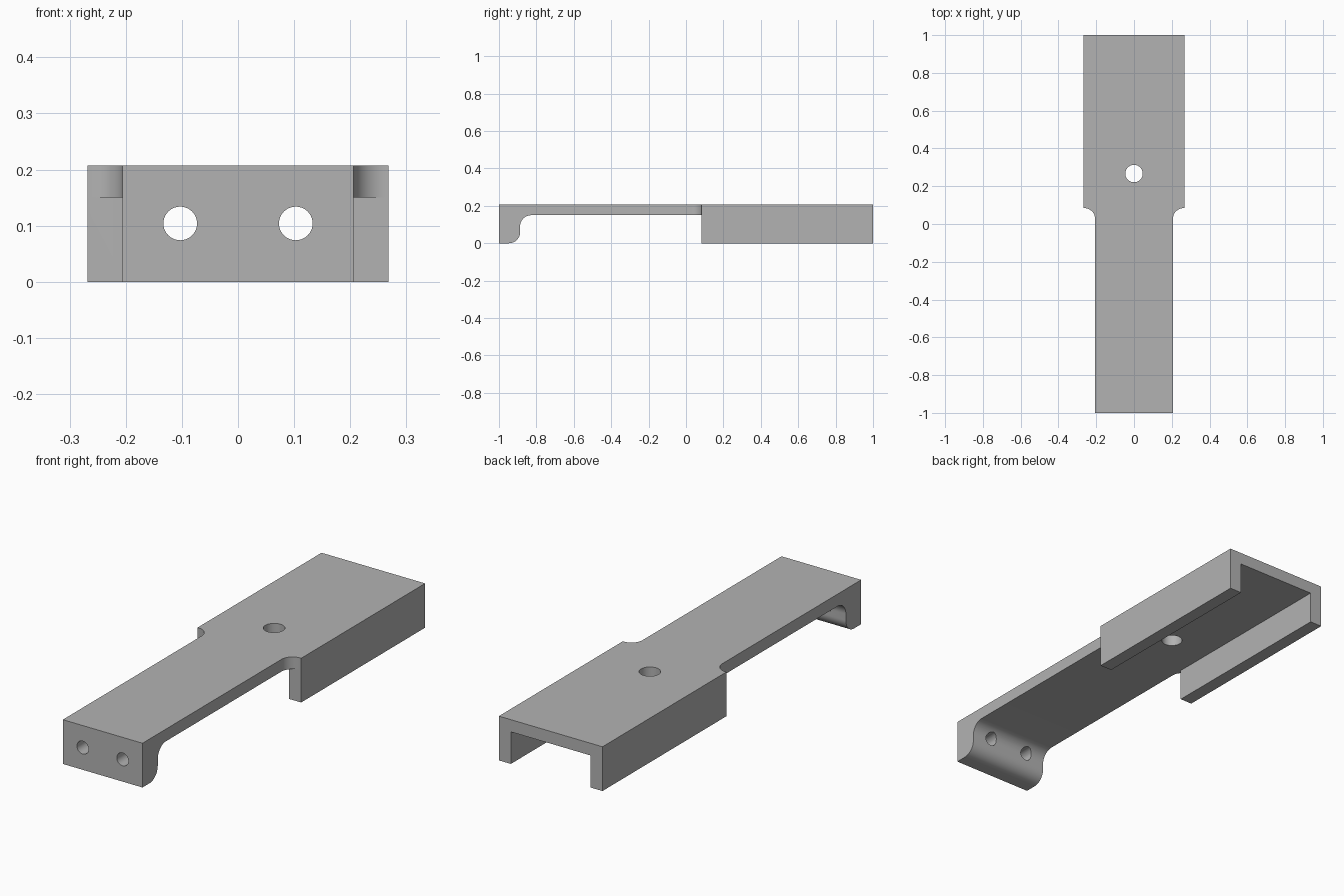
import bpy
import bmesh
from math import cos, sin, radians
from mathutils import Vector

default = bpy.data.objects.get("Cube")
if default:
    bpy.data.objects.remove(default)

HALF_LEN, HALF_WIDE, HALF_NARROW = 1.0, 0.268, 0.206
HEIGHT, UNDERSIDE = 0.207, 0.15
STEP_Y, NOTCH_R, LIP_R, LIP_BACK = 0.084, 0.057, 0.06, -0.887

grey = bpy.data.materials.new("plain grey")
grey.use_nodes = True
colour = (0.45, 0.45, 0.45, 1)
grey.diffuse_color = colour
grey.node_tree.nodes["Principled BSDF"].inputs["Base Color"].default_value = colour


def arc(cx, cy, r, start, end, steps=16):
    angles = [radians(start + (end - start) * i / steps) for i in range(steps + 1)]
    return [(cx + r * cos(a), cy + r * sin(a)) for a in angles]


def prism(name, points, place, sweep):
    """Extrude a 2D outline; place maps (u, v) into space."""
    bm = bmesh.new()
    face = bm.faces.new([bm.verts.new(place(u, v)) for u, v in points])
    new = bmesh.ops.extrude_face_region(bm, geom=[face])["geom"]
    bmesh.ops.translate(bm, vec=Vector(sweep),
                        verts=[g for g in new if isinstance(g, bmesh.types.BMVert)])
    bmesh.ops.recalc_face_normals(bm, faces=bm.faces)
    mesh = bpy.data.meshes.new(name)
    bm.to_mesh(mesh)
    bm.free()
    mesh.materials.append(grey)
    obj = bpy.data.objects.new(name, mesh)
    bpy.context.collection.objects.link(obj)
    return obj


def side_prism(name, points, half):
    return prism(name, points, lambda y, z: (-half, y, z), (2 * half, 0, 0))


# Stepped plan outline with filleted shoulders, extruded to full height
right = [(HALF_NARROW, -HALF_LEN)]
right += arc(HALF_NARROW + NOTCH_R, STEP_Y - NOTCH_R, NOTCH_R, 180, 90)
right += [(HALF_WIDE, STEP_Y), (HALF_WIDE, HALF_LEN)]
outline = right + [(-x, y) for x, y in reversed(right)]
bracket = prism("mounting_bracket", outline, lambda x, y: (x, y, 0), (0, 0, HEIGHT))

# Space under the narrow arm, leaving the rounded front lip
lip = [(LIP_BACK - LIP_R, -0.1)]
lip += arc(LIP_BACK - LIP_R, LIP_R, LIP_R, -90, 0)
lip += arc(LIP_BACK + LIP_R, UNDERSIDE - LIP_R, LIP_R, 180, 90)
lip += [(STEP_Y, UNDERSIDE), (STEP_Y, -0.1)]
cutters = [side_prism("arm_cutter", lip, 0.4)]

# Channel between the two side rails, open at the back
channel = [(-0.1, -0.1), (-0.1, UNDERSIDE), (1.1, UNDERSIDE), (1.1, -0.1)]
cutters.append(side_prism("channel_cutter", channel, HALF_NARROW))

# Two holes through the lip and one through the plate
for side in (-1, 1):
    cutters.append(prism("lip_hole_cutter", arc(side * 0.103, 0.104, 0.03, 0, 360, 40)[:-1],
                         lambda x, z: (x, -1.1, z), (0, 0.4, 0)))
cutters.append(prism("plate_hole_cutter", arc(0, 0.267, 0.046, 0, 360, 40)[:-1],
                     lambda x, y: (x, y, 0.1), (0, 0, 0.3)))

bpy.ops.object.select_all(action="DESELECT")
bracket.select_set(True)
bpy.context.view_layer.objects.active = bracket
for cutter in cutters:
    cutter.hide_render = True
    cut = bracket.modifiers.new(cutter.name, "BOOLEAN")
    cut.operation, cut.solver, cut.object = "DIFFERENCE", "EXACT", cutter
    bpy.ops.object.modifier_apply(modifier=cut.name)
    bpy.data.objects.remove(cutter)

bpy.ops.object.shade_smooth_by_angle(angle=radians(30))
